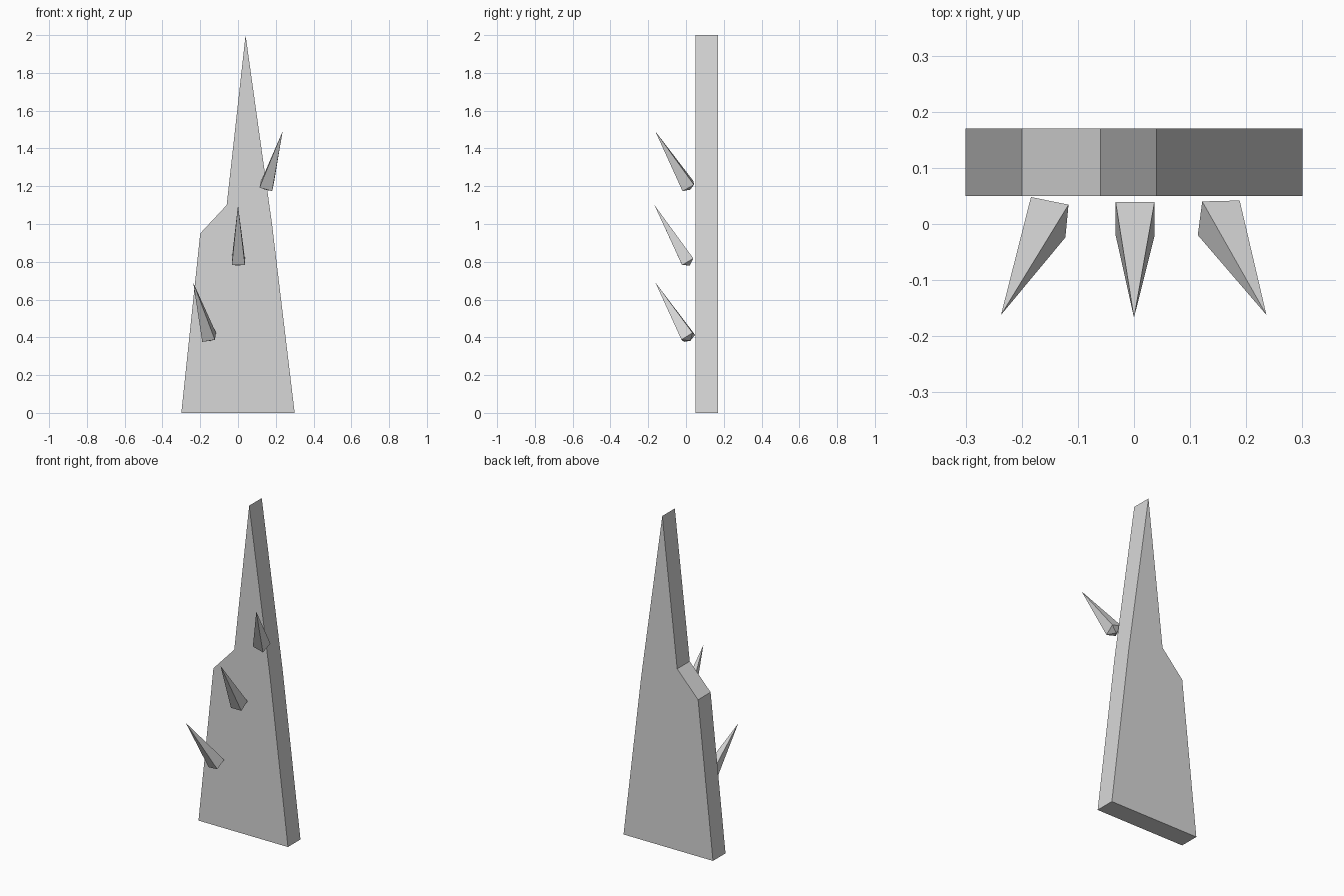
import bpy
import bmesh
from mathutils import Vector

cube = bpy.data.objects.get("Cube")
if cube:
    bpy.data.objects.remove(cube, do_unlink=True)

# Single plain grey
grey = bpy.data.materials.new("light grey")
grey.use_nodes = True
colour = (0.68, 0.68, 0.68, 1)
grey.diffuse_color = colour
grey.node_tree.nodes["Principled BSDF"].inputs["Base Color"].default_value = colour


def finish(bm, name):
    bmesh.ops.recalc_face_normals(bm, faces=bm.faces)
    mesh = bpy.data.meshes.new(name)
    bm.to_mesh(mesh)
    bm.free()
    mesh.materials.append(grey)
    obj = bpy.data.objects.new(name, mesh)
    bpy.context.collection.objects.link(obj)
    return obj


# Jagged slab: outline extruded from front to back
outline = [(-0.3, 0), (0.3, 0), (0.18, 1.0), (0.04, 2), (-0.06, 1.1), (-0.2, 0.95)]
FRONT, BACK = 0.05, 0.17
bm = bmesh.new()
face = bm.faces.new([bm.verts.new((x, FRONT, z)) for x, z in outline])
grown = bmesh.ops.extrude_face_region(bm, geom=[face], use_keep_orig=True)
moved = [v for v in grown["geom"] if isinstance(v, bmesh.types.BMVert)]
bmesh.ops.translate(bm, verts=moved, vec=(0, BACK - FRONT, 0))
finish(bm, "slab")


# Four-sided spike with a shallow pointed butt
def spike(name, centre, tip, side, radius=0.049, butt=0.022):
    centre, tip, side = Vector(centre), Vector(tip), Vector(side)
    axis = (tip - centre).normalized()
    u = (side - axis * side.dot(axis)).normalized() * radius
    w = axis.cross(u)
    bm = bmesh.new()
    ring = [bm.verts.new(centre + o) for o in (u, w, -u, -w)]
    for end in (tip, centre - axis * butt):
        point = bm.verts.new(end)
        for i in range(4):
            bm.faces.new((ring[i], ring[(i + 1) % 4], point))
    finish(bm, name)


spike("lower_spike", (-0.153, 0.012, 0.4), (-0.237, -0.162, 0.69), (0.033, 0.021, 0.02))
spike("middle_spike", (0.002, 0.009, 0.8), (0, -0.167, 1.1), (0.037, 0.032, 0.019))
spike("upper_spike", (0.151, 0.011, 1.2), (0.236, -0.162, 1.49), (0.034, 0.028, 0.007))
